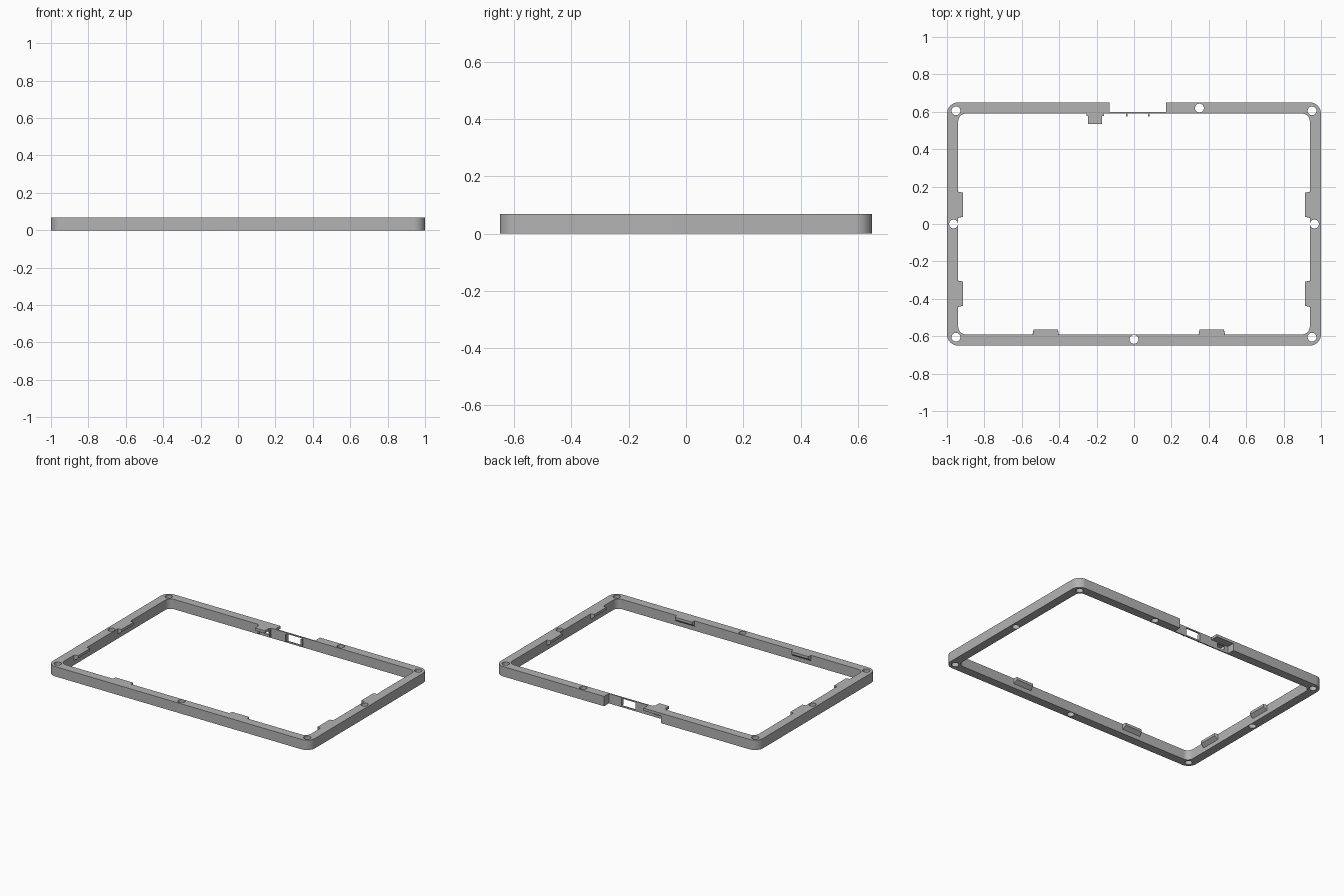
import bpy, bmesh, math

if "Cube" in bpy.data.objects:
    bpy.data.objects.remove(bpy.data.objects["Cube"], do_unlink=True)

HEIGHT = 0.068
OUT_X, OUT_Y = 1.0, 0.65
IN_X, IN_Y = 0.94, 0.59

grey = bpy.data.materials.new("matte_grey")
grey.use_nodes = True
colour = (0.45, 0.45, 0.45, 1)
grey.diffuse_color = colour
grey.node_tree.nodes["Principled BSDF"].inputs["Base Color"].default_value = colour


def finish(name, bm):
    bmesh.ops.recalc_face_normals(bm, faces=bm.faces)
    mesh = bpy.data.meshes.new(name)
    bm.to_mesh(mesh)
    bm.free()
    mesh.materials.append(grey)
    obj = bpy.data.objects.new(name, mesh)
    bpy.context.collection.objects.link(obj)
    return obj


def prism(name, points, z0, z1):
    """Extrude a flat outline between two heights."""
    bm = bmesh.new()
    face = bm.faces.new([bm.verts.new((x, y, z0)) for x, y in points])
    ext = bmesh.ops.extrude_face_region(bm, geom=[face])["geom"]
    verts = [v for v in ext if isinstance(v, bmesh.types.BMVert)]
    bmesh.ops.translate(bm, verts=verts, vec=(0, 0, z1 - z0))
    return finish(name, bm)


def box(name, x0, x1, y0, y1, z0, z1):
    return prism(name, [(x0, y0), (x1, y0), (x1, y1), (x0, y1)], z0, z1)


def rounded(hx, hy, r, steps=10):
    """Outline of a rounded rectangle."""
    pts = []
    for i, (sx, sy) in enumerate([(1, 1), (-1, 1), (-1, -1), (1, -1)]):
        for k in range(steps + 1):
            a = math.pi / 2 * (i + k / steps)
            pts.append((sx * (hx - r) + r * math.cos(a), sy * (hy - r) + r * math.sin(a)))
    return pts


def circle(x, y, r, n=24):
    return [(x + r * math.cos(2 * math.pi * i / n), y + r * math.sin(2 * math.pi * i / n))
            for i in range(n)]


def cut(target, cutter):
    mod = target.modifiers.new("cut", 'BOOLEAN')
    mod.operation = 'DIFFERENCE'
    mod.solver = 'EXACT'
    mod.object = cutter
    bpy.context.view_layer.objects.active = target
    bpy.ops.object.modifier_apply(modifier=mod.name)
    bpy.data.objects.remove(cutter, do_unlink=True)


# Rounded rectangular frame
frame = prism("frame", rounded(OUT_X, OUT_Y, 0.06), 0, HEIGHT)
cut(frame, prism("opening", rounded(IN_X, IN_Y, 0.04), -0.1, 0.2))

# Screw holes
holes = [(sx * 0.952, sy * 0.605) for sx in (-1, 1) for sy in (-1, 1)]
holes += [(-0.965, 0), (0.965, 0), (0, -0.617), (0.35, 0.62)]
for x, y in holes:
    cut(frame, prism("hole", circle(x, y, 0.0235), -0.1, 0.2))

# Rear notch leaving a thin wall, a pocket under the rail, and two windows
cut(frame, box("notch", -0.13, 0.17, 0.598, 0.7, -0.1, 0.2))
cut(frame, box("pocket", -0.265, -0.12, 0.598, 0.7, -0.1, 0.05))
cut(frame, box("port_window", -0.035, 0.075, 0.5, 0.63, 0.01, 0.06))
cut(frame, box("small_window", -0.235, -0.18, 0.5, 0.63, 0.018, 0.045))


# Inner retaining tabs with sloped undersides
def tab(name, centre, wall, angle, depth=0.025, half=0.07):
    bm = bmesh.new()
    profile = [(-0.005, HEIGHT), (depth, HEIGHT), (depth, 0.05), (0, 0.03), (-0.005, 0.03)]
    ends = []
    for s in (-1, 1):
        ends.append([bm.verts.new((s * (half - 0.2 * max(d, 0)), d, z)) for d, z in profile])
        bm.faces.new(ends[-1])
    for i in range(len(profile)):
        j = (i + 1) % len(profile)
        bm.faces.new((ends[0][i], ends[0][j], ends[1][j], ends[1][i]))
    obj = finish(name, bm)
    obj.rotation_euler.z = angle
    obj.location = centre
    return obj


for side, sx in (("right", -1), ("left", 1)):
    for place, y in (("rear", 0.103), ("front", -0.373)):
        tab(f"{side}_{place}_tab", (sx * IN_X, y, 0), IN_X, sx * math.pi / 2)
for side, x in (("right", -0.472), ("left", 0.416)):
    tab(f"front_{side}_tab", (x, -IN_Y, 0), IN_Y, 0)

# Bracket reaching inward above the small window
bracket = [(-0.255, 0.595), (-0.255, 0.578), (-0.245, 0.578), (-0.245, 0.535),
           (-0.17, 0.535), (-0.17, 0.578), (-0.16, 0.578), (-0.16, 0.595)]
prism("rear_bracket", bracket, 0.05, HEIGHT)
for side, x in (("right", -0.25), ("left", -0.165)):
    box(f"bracket_{side}_rib", x - 0.005, x + 0.005, 0.578, 0.595, 0.01, 0.052)

# Small ribs beside the port window
for side, x in (("right", -0.04), ("left", 0.08)):
    box(f"port_{side}_rib", x - 0.004, x + 0.004, 0.575, 0.595, 0.008, 0.06)

# Smooth the rounded corners and holes
bpy.ops.object.select_all(action='DESELECT')
frame.select_set(True)
bpy.context.view_layer.objects.active = frame
bpy.ops.object.shade_smooth_by_angle(angle=math.radians(30))
